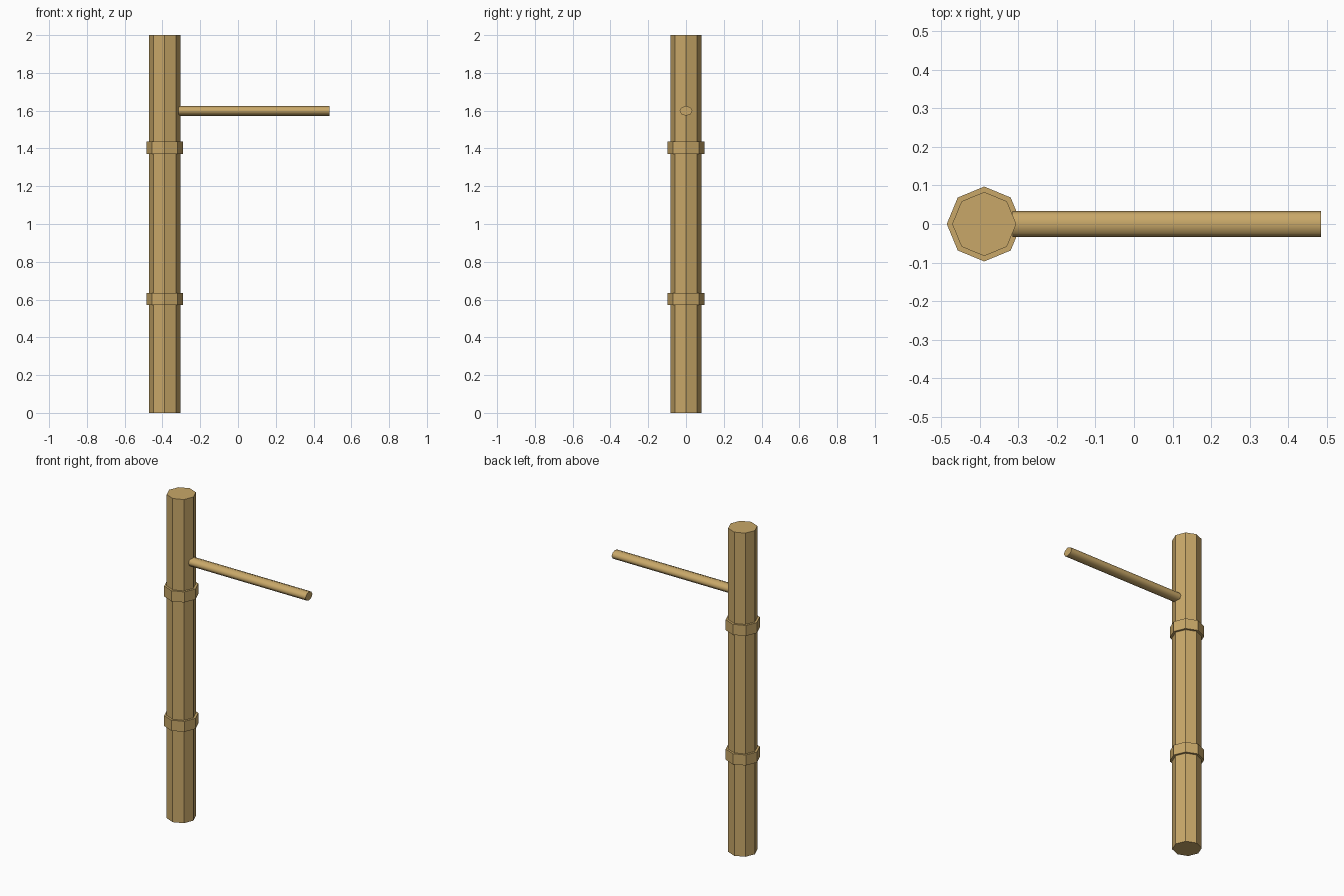
import bpy
from math import radians

cube = bpy.data.objects.get("Cube")
if cube:
    bpy.data.objects.remove(cube, do_unlink=True)

bamboo = bpy.data.materials.new("bamboo_tan")
bamboo.use_nodes = True
colour = (0.58, 0.39, 0.14, 1)
bamboo.diffuse_color = colour
bamboo.node_tree.nodes["Principled BSDF"].inputs["Base Color"].default_value = colour

POST_X = -0.388


def prism(name, radius, length, location, rotation=(0, 0, 0)):
    """Eight-sided capped prism in the bamboo colour."""
    bpy.ops.mesh.primitive_cylinder_add(
        vertices=8, radius=radius, depth=length, location=location, rotation=rotation)
    obj = bpy.context.object
    obj.name = name
    obj.data.materials.append(bamboo)
    return obj


# Upright pole
prism("pole", 0.083, 2, (POST_X, 0, 1))

# Raised joints around the pole
for name, z in (("lower_joint", 0.603), ("upper_joint", 1.403)):
    prism(name, 0.097, 0.065, (POST_X, 0, z))

# Flattened side branch, running out along x
branch = prism("side_branch", 0.034, 0.80, (0.085, 0, 1.599), (0, radians(90), 0))
branch.scale.x = 0.026 / 0.034
bpy.ops.object.shade_smooth_by_angle(angle=radians(60))
